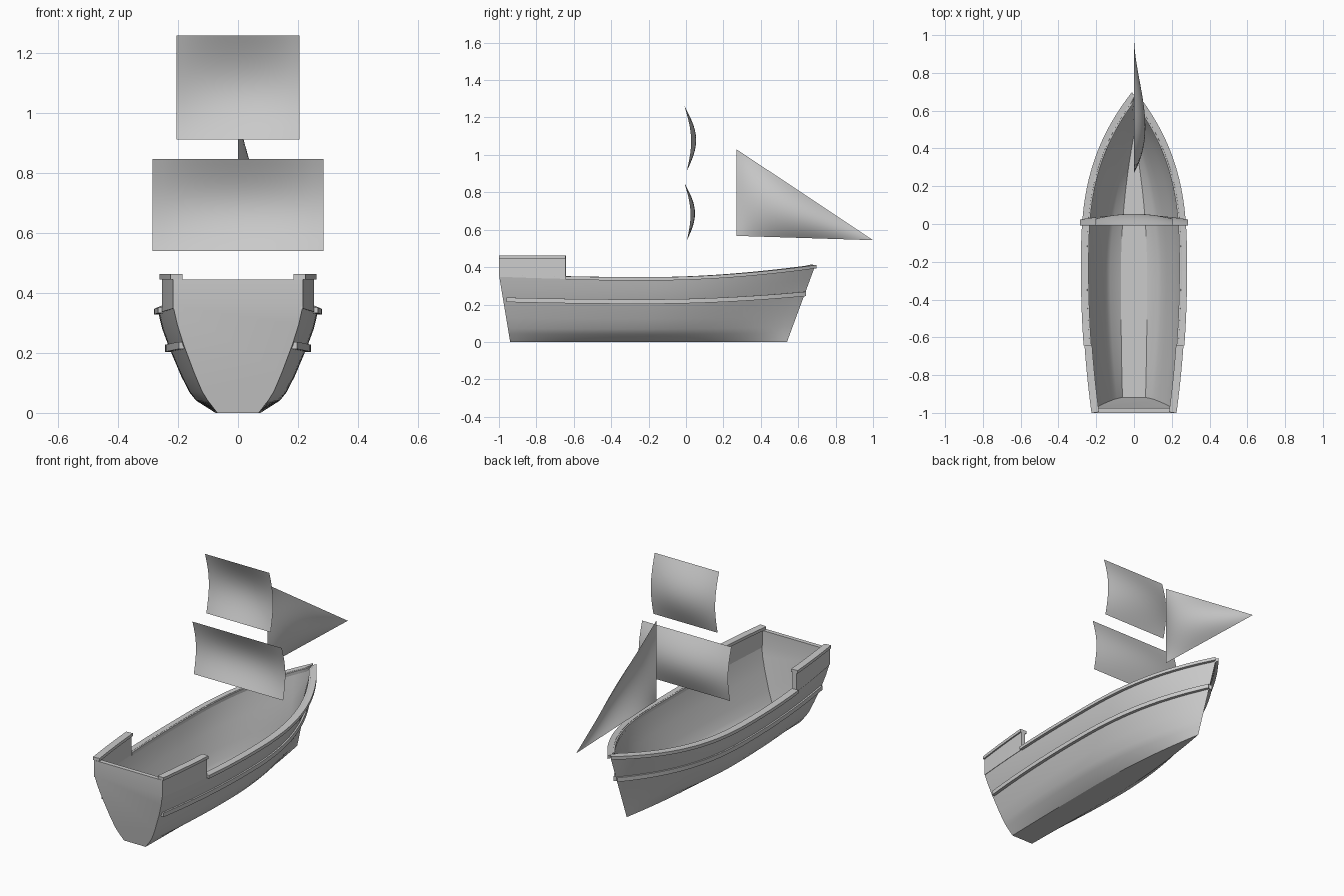
import bpy, bmesh, math
from mathutils import Vector

cube = bpy.data.objects.get("Cube")
if cube:
    bpy.data.objects.remove(cube, do_unlink=True)

grey = bpy.data.materials.new("plain_grey")
grey.use_nodes = True
grey.diffuse_color = (0.6, 0.6, 0.6, 1)
grey.node_tree.nodes["Principled BSDF"].inputs["Base Color"].default_value = (0.6, 0.6, 0.6, 1)


def make(name, verts, faces, thickness=0, closed=False):
    """Mesh object, optionally thickened inward, smooth with sharp edges kept."""
    bm = bmesh.new()
    vs = [bm.verts.new(v) for v in verts]
    for f in faces:
        bm.faces.new([vs[i] for i in f])
    bmesh.ops.remove_doubles(bm, verts=bm.verts, dist=0.0005)
    if closed:
        bmesh.ops.recalc_face_normals(bm, faces=bm.faces)
    mesh = bpy.data.meshes.new(name)
    bm.to_mesh(mesh)
    bm.free()
    mesh.materials.append(grey)
    ob = bpy.data.objects.new(name, mesh)
    bpy.context.collection.objects.link(ob)
    bpy.ops.object.select_all(action='DESELECT')
    ob.select_set(True)
    bpy.context.view_layer.objects.active = ob
    if thickness:
        mod = ob.modifiers.new("thickness", 'SOLIDIFY')
        mod.thickness, mod.offset = thickness, -1
        bpy.ops.object.modifier_apply(modifier=mod.name)
    bpy.ops.object.shade_smooth_by_angle(angle=math.radians(32))
    return ob


def grid(name, rows, thickness=0):
    """Surface through equal rows of points."""
    n = len(rows[0])
    faces = [(i * n + j, i * n + j + 1, (i + 1) * n + j + 1, (i + 1) * n + j)
             for i in range(len(rows) - 1) for j in range(n - 1)]
    return make(name, [p for r in rows for p in r], faces, thickness)


# Hull lines: share of sheer height, greatest half-breadth, stern ratio, bow fullness
LEVELS = [(1, 0.268, 0.81, 2.9), (0.82, 0.253, 0.8, 2.8), (0.63, 0.229, 0.79, 2.6),
          (0.36, 0.19, 0.76, 2.3), (0.2, 0.162, 0.74, 2.1), (0.12, 0.14, 0.73, 2.0),
          (0, 0.075, 0.92, 2.0)]
SHEER, BELT = LEVELS[0], LEVELS[2]
STERN_END = 0.213


def hull_point(level, s):
    """Point on the left side, s running from stern to bow."""
    share, beam, ratio, full = level
    y = -1 + 1.69 * s
    z = share * (0.342 + (0.083 if y > -0.2 else 0.026) * (y + 0.2) ** 2)
    y0, y1 = -0.94 - 0.167 * z, 0.54 + 0.37 * z
    if s < 0.45:
        x = beam * (1 - (1 - ratio) * ((0.45 - s) / 0.45) ** 2)
    else:
        x = beam * (1 - min(1, (s - 0.45) / 0.55) ** full)
    return Vector((x, y0 + s * (y1 - y0), z))


def flip(p):
    return Vector((-p.x, p.y, p.z))


# Hull shell
N = 40
rows = []
for i in range(N + 1):
    left = [hull_point(l, i / N) for l in LEVELS]
    rows.append(left + [flip(p) for p in reversed(left)])
grid("hull", rows, 0.02)

# Transom: raked lower board and upright upper board
TOP = 0.446
side = [hull_point(l, 0) for l in reversed(LEVELS)]
n = len(side)
edge = side + [flip(p) for p in reversed(side)]
corner = Vector((side[-1].x, side[-1].y, TOP))
make("transom", edge + [corner, flip(corner)],
     [tuple(range(2 * n)), (n, n - 1, 2 * n, 2 * n + 1)], 0.025)


def beam(name, level, s0, s1, inner, outer, low, high, steps=36):
    """Timber on each side following a hull line; low and high give z from the line's z."""
    for label, sign in (("left", 1), ("right", -1)):
        verts, faces = [], []
        for i in range(steps + 1):
            s = s0 + (s1 - s0) * i / steps
            p = hull_point(level, s)
            t = p - hull_point(level, s - 0.01)
            out = Vector((t.y, -t.x, 0)).normalized()
            for off, z in ((-inner, low), (outer, low), (outer, high), (-inner, high)):
                q = p + out * off
                verts.append((sign * max(0, q.x), q.y, z(p.z)))
            if i:
                a = 4 * (i - 1)
                faces += [(a + k, a + (k + 1) % 4, a + 4 + (k + 1) % 4, a + 4 + k)
                          for k in range(4)]
        faces += [(0, 1, 2, 3), tuple(4 * steps + k for k in range(4))]
        make(f"{label}_{name}", verts, faces, closed=True)


# Rail, rubbing strake and raised stern sides with caps
beam("rail", SHEER, STERN_END, 1, 0.028, 0.013, lambda z: z - 0.014, lambda z: z + 0.004)
beam("strake", BELT, 0.012, 1, 0.004, 0.014, lambda z: z - 0.012, lambda z: z + 0.012)
beam("stern_side", SHEER, 0, STERN_END, 0.024, 0, lambda z: z - 0.01, lambda z: TOP, 10)
beam("stern_cap", SHEER, 0, STERN_END, 0.032, 0.008, lambda z: TOP, lambda z: 0.463, 10)


# Square sails, bellied toward the bow
def square_sail(name, half, z0, z1, belly):
    rows = []
    for i in range(17):
        u = i / 8 - 1
        rows.append([(half * u, 0.004 - 0.012 * v + belly * (1 - 0.48 * u * u) * math.sin(math.pi * v),
                      z0 + (z1 - z0) * v) for v in (j / 16 for j in range(17))])
    grid(name, rows)


square_sail("lower_sail", 0.285, 0.541, 0.848, 0.05)
square_sail("upper_sail", 0.205, 0.913, 1.26, 0.056)

# Triangular headsail, bellied to the left
head, foot, tip = Vector((0, 0.27, 1.03)), Vector((0, 0.27, 0.567)), Vector((0, 1, 0.544))
rows = []
for i in range(25):
    c = i / 24
    row = []
    for j in range(17):
        a = (1 - c) * j / 16
        b = 1 - c - a
        p = head * a + foot * b + tip * c
        p.x = 27 * 0.06 * a * b * c
        row.append(p)
    rows.append(row)
# Last row collapses to the tip
n = len(rows[0])
flat = [p for r in rows[:-1] for p in r] + [tip]
last = len(flat) - 1
faces = [(i * n + j, i * n + j + 1, (i + 1) * n + j + 1, (i + 1) * n + j)
         for i in range(len(rows) - 2) for j in range(n - 1)]
faces += [(last - n + j, last - n + j + 1, last) for j in range(n - 1)]
make("headsail", flat, faces)
